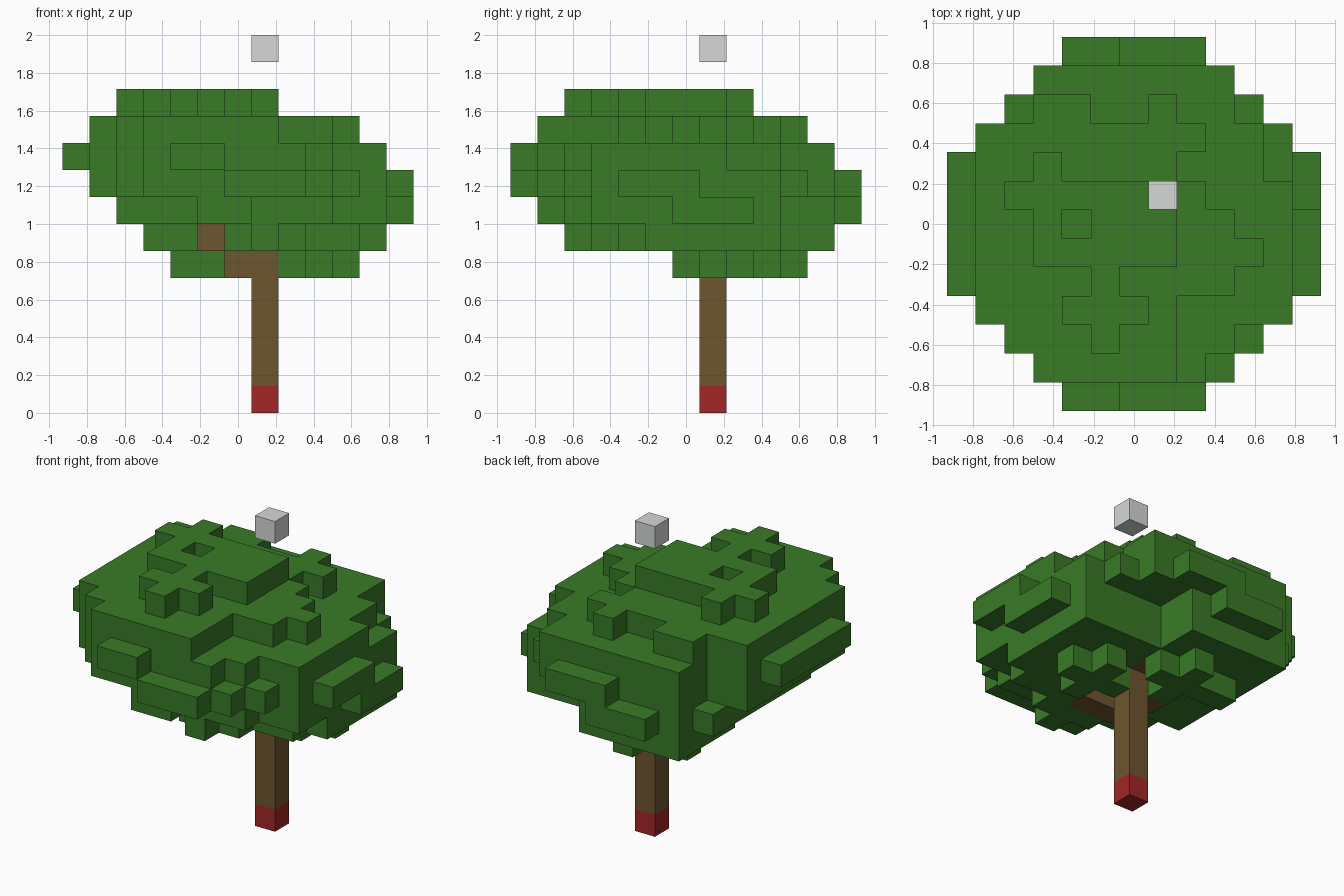
import bpy, bmesh
from mathutils import Vector

cube = bpy.data.objects.get("Cube")
if cube:
    bpy.data.objects.remove(cube, do_unlink=True)

UNIT = 1 / 7   # edge of one block
MID = 6        # grid index on the centre line


def material(name, color):
    mat = bpy.data.materials.new(name)
    mat.use_nodes = True
    rgba = (*color, 1)
    mat.diffuse_color = rgba
    mat.node_tree.nodes["Principled BSDF"].inputs["Base Color"].default_value = rgba
    return mat


leaf_green = material("leaf green", (0.041, 0.195, 0.02))
bark_brown = material("bark brown", (0.155, 0.092, 0.028))
root_red = material("root red", (0.36, 0.019, 0.019))
marker_grey = material("marker grey", (0.67, 0.69, 0.69))


def block_object(name, cells, mat):
    """Outer skin of a set of blocks, with coplanar faces joined."""
    bm = bmesh.new()
    for cell in cells:
        centre = Vector(cell) + Vector((-MID, -MID, 0.5))
        for axis in range(3):
            for sign in (-1, 1):
                near = list(cell)
                near[axis] += sign
                if tuple(near) in cells:
                    continue
                n, u, v = Vector(), Vector(), Vector()
                n[axis] = sign / 2
                u[(axis + 1) % 3] = 0.5
                v[(axis + 2) % 3] = sign / 2
                ring = (-u - v, u - v, u + v, v - u)
                bm.faces.new([bm.verts.new((centre + n + c) * UNIT) for c in ring])
    bmesh.ops.remove_doubles(bm, verts=bm.verts, dist=UNIT / 50)
    bmesh.ops.dissolve_limit(bm, angle_limit=0.01, verts=bm.verts, edges=bm.edges)
    mesh = bpy.data.meshes.new(name)
    bm.to_mesh(mesh)
    bm.free()
    mesh.materials.append(mat)
    obj = bpy.data.objects.new(name, mesh)
    bpy.context.collection.objects.link(obj)


def box(x0, x1, y0, y1):
    return {(x, y) for x in range(x0, x1 + 1) for y in range(y0, y1 + 1)}


def plus(x, y):
    return box(x - 1, x + 1, y, y) | box(x, x, y - 1, y + 1)


# Stepped disc that bounds the crown in plan
disc = {(x, y) for x, y in box(0, 12, 0, 12)
        if abs(x - MID) + abs(y - MID) <= 8}
core = disc & box(1, 11, 1, 11)
front_notch = {(9, 1), (10, 2)}
rear_notch = {(2, 10)}
rear_corner = box(8, 11, 10, 11)

# Crown layers, high at the front left and low at the back right
layers = {
    5: plus(9, 7) | plus(6, 9) | box(4, 5, 9, 9),
    6: (core & box(8, 11, 5, 9)) | box(8, 10, 4, 4) | (core & box(3, 7, 8, 11))
       | plus(7, 3),
    7: ((core & box(2, 11, 1, 11)) - box(2, 4, 1, 3) - rear_corner
        - front_notch - {(8, 1), (7, 1)})
       | box(12, 12, 6, 8) | box(4, 6, 12, 12),
    8: (core - rear_notch) | box(6, 8, 0, 0) | box(6, 8, 12, 12) | box(12, 12, 4, 6),
    9: (core - box(11, 11, 8, 9) - {(10, 10)} - front_notch - rear_notch)
       | box(0, 0, 4, 8) | box(4, 5, 0, 0),
    10: (core & box(1, 7, 1, 9)) | box(3, 4, 10, 10) | box(7, 7, 10, 10)
        | box(8, 8, 9, 9) | box(8, 8, 4, 7) | plus(9, 5),
    11: (box(3, 7, 5, 7) - {(4, 6)}) | {(2, 7), (3, 8)} | plus(5, 3),
}

# Trunk with short branches stepping up into the crown
trunk = {(7, 7, z) for z in range(1, 6)} | {(6, 7, 5), (7, 8, 6)}
trunk |= {(x, 4, 6) for x in range(5, 8)}
crown = {(x, y, z) for z, plan in layers.items() for x, y in plan} - trunk

block_object("crown", crown, leaf_green)
block_object("trunk", trunk, bark_brown)
block_object("trunk_base", {(7, 7, 0)}, root_red)
block_object("floating_block", {(7, 7, 13)}, marker_grey)
